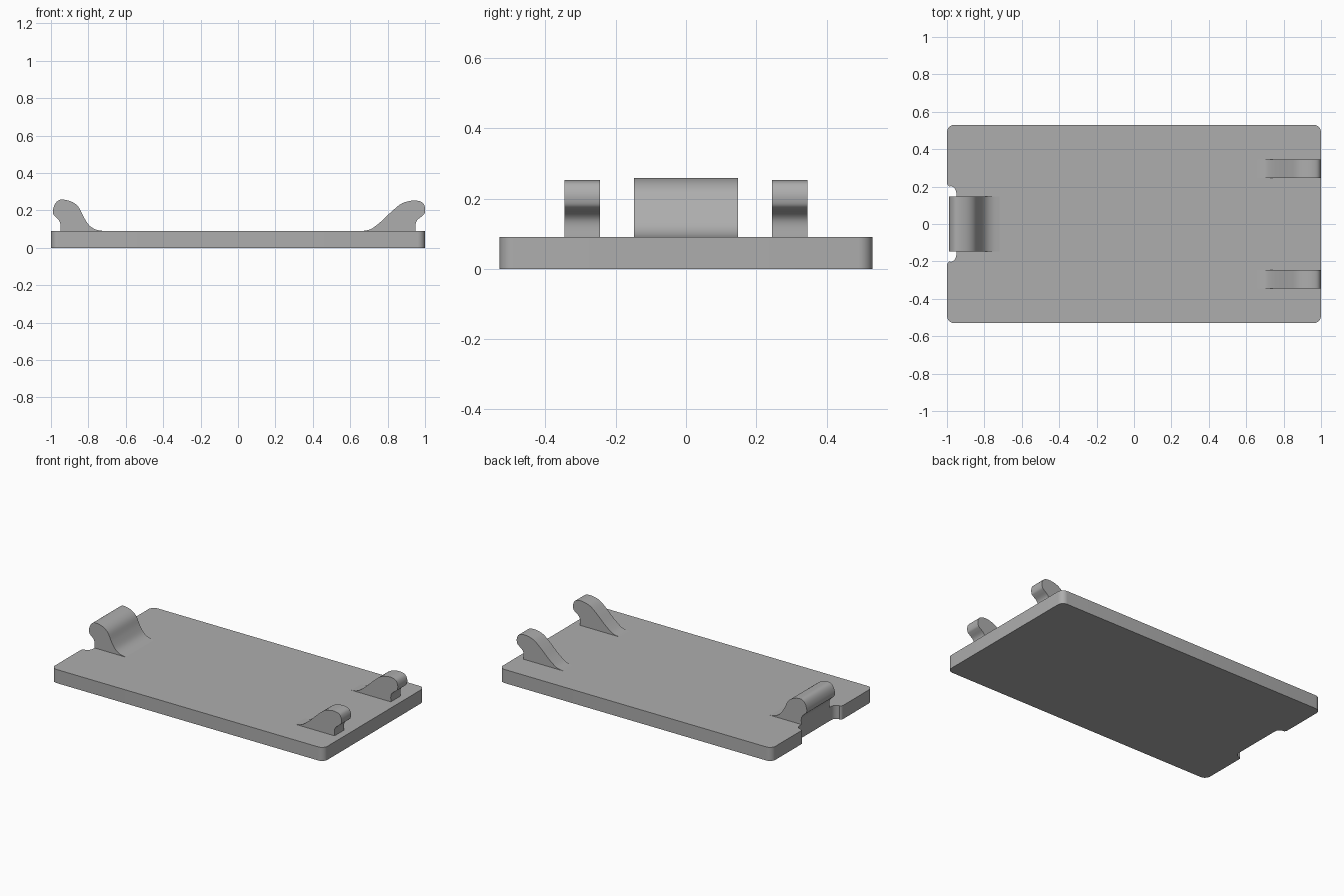
import bpy
import bmesh
from math import cos, sin, pi, radians
from mathutils import Vector

cube = bpy.data.objects.get("Cube")
if cube:
    bpy.data.objects.remove(cube, do_unlink=True)

grey = bpy.data.materials.new("plain grey")
grey.use_nodes = True
colour = (0.42, 0.42, 0.42, 1)
grey.diffuse_color = colour
grey.node_tree.nodes["Principled BSDF"].inputs["Base Color"].default_value = colour

THICK = 0.09
HALF_X, HALF_Y = 1.0, 0.53


def extrude(name, outline, offset):
    """Solid prism from a closed planar outline, smooth with sharp edges."""
    bm = bmesh.new()
    face = bm.faces.new([bm.verts.new(p) for p in outline])
    moved = bmesh.ops.extrude_face_region(bm, geom=[face])["geom"]
    verts = [g for g in moved if isinstance(g, bmesh.types.BMVert)]
    bmesh.ops.translate(bm, verts=verts, vec=offset)
    bmesh.ops.recalc_face_normals(bm, faces=bm.faces)
    mesh = bpy.data.meshes.new(name)
    bm.to_mesh(mesh)
    bm.free()
    mesh.materials.append(grey)
    obj = bpy.data.objects.new(name, mesh)
    bpy.context.collection.objects.link(obj)
    bpy.ops.object.select_all(action="DESELECT")
    obj.select_set(True)
    bpy.context.view_layer.objects.active = obj
    bpy.ops.object.shade_smooth_by_angle(angle=radians(30))
    return obj


def arc(cx, cy, r, start, end, steps=8):
    angles = [radians(start + (end - start) * i / steps) for i in range(steps + 1)]
    return [(cx + r * cos(a), cy + r * sin(a)) for a in angles]


def spline(points, steps=5):
    """Smooth open curve through the points."""
    p = [Vector(q) for q in points]
    p = [2 * p[0] - p[1]] + p + [2 * p[-1] - p[-2]]
    out = []
    for a, b, c, d in zip(p, p[1:], p[2:], p[3:]):
        for i in range(steps):
            t = i / steps
            out.append(0.5 * (2 * b + (c - a) * t + (2 * a - 5 * b + 4 * c - d) * t * t
                              + (3 * b - a - 3 * c + d) * t ** 3))
    return out + [p[-2]]


# Base plate: rounded corners and a notch in the right-hand end
R = 0.04
upper = arc(HALF_X - R, HALF_Y - R, R, 0, 90)
upper += arc(R - HALF_X, HALF_Y - R, R, 90, 180)
upper += arc(-0.98, 0.22, 0.02, 180, 250, 5)
upper += arc(-0.99, 0.165, 0.04, 70, 0, 6)
lower = [(x, -y) for x, y in reversed(upper)]
extrude("base_plate", [(x, y, 0) for x, y in upper + lower], (0, 0, THICK))


# Hooks: an undercut lip at the edge, sweeping down to the plate inwards
def hook(name, profile, y_min, width):
    outline = spline(profile)
    extrude(name, [(x, y_min, z) for x, z in outline], (0, width, 0))


wide_profile = [(-0.95, THICK), (-0.95, 0.13), (-0.962, 0.153), (-0.985, 0.175),
                (-0.99, 0.2), (-0.978, 0.235), (-0.955, 0.256), (-0.92, 0.256),
                (-0.88, 0.242), (-0.85, 0.215), (-0.825, 0.165), (-0.795, 0.12),
                (-0.76, 0.098), (-0.72, THICK)]
narrow_profile = [(0.95, THICK), (0.95, 0.128), (0.96, 0.15), (0.985, 0.17),
                  (0.998, 0.185), (1.0, 0.215), (0.985, 0.243), (0.95, 0.253),
                  (0.91, 0.249), (0.87, 0.234), (0.82, 0.193), (0.77, 0.145),
                  (0.72, 0.106), (0.69, 0.094), (0.66, THICK)]

hook("wide_hook", wide_profile, -0.148, 0.296)
for name, y_min in (("front_narrow_hook", -0.345), ("back_narrow_hook", 0.245)):
    hook(name, narrow_profile, y_min, 0.1)
